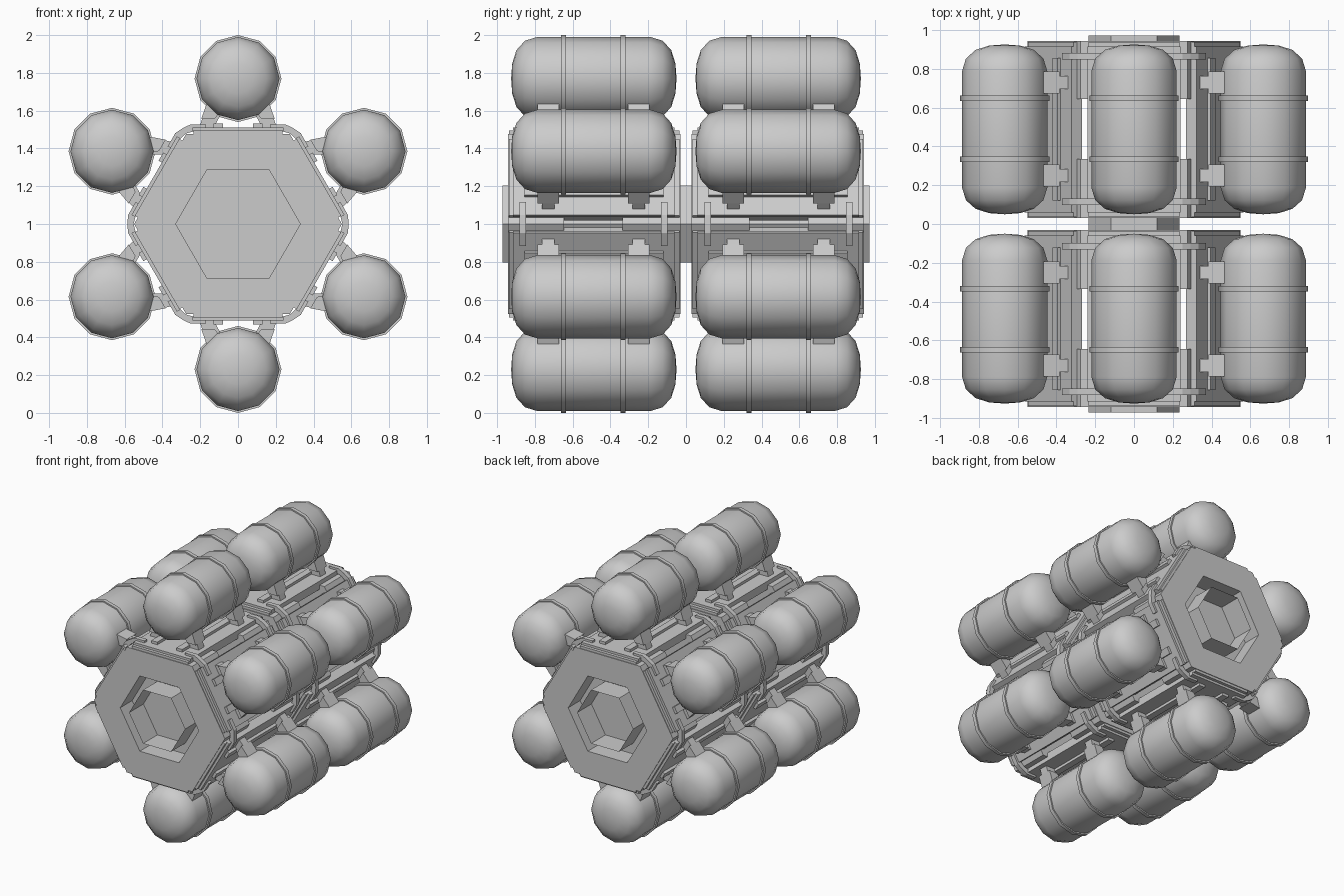
import bpy, bmesh
from math import sin, cos, pi, radians
from mathutils import Matrix, Vector

if "Cube" in bpy.data.objects:
    bpy.data.objects.remove(bpy.data.objects["Cube"])

CZ = 1.0  # height of the central axis


def finish(bm, name, matrix, smooth=False):
    bmesh.ops.remove_doubles(bm, verts=bm.verts, dist=1e-5)
    bmesh.ops.transform(bm, matrix=matrix, verts=bm.verts)
    bmesh.ops.recalc_face_normals(bm, faces=bm.faces)
    me = bpy.data.meshes.new(name)
    bm.to_mesh(me)
    bm.free()
    ob = bpy.data.objects.new(name, me)
    bpy.context.collection.objects.link(ob)
    if smooth:
        bpy.ops.object.select_all(action='DESELECT')
        ob.select_set(True)
        bpy.context.view_layer.objects.active = ob
        bpy.ops.object.shade_smooth_by_angle(angle=radians(40))
    return ob


def lathe(name, profile, sides, matrix, smooth=False):
    """Revolve (radius, y) points around the y axis."""
    bm = bmesh.new()
    vs = [bm.verts.new((r, y, 0)) for r, y in profile]
    es = [bm.edges.new(p) for p in zip(vs, vs[1:])]
    bmesh.ops.spin(bm, geom=vs + es, cent=(0, 0, 0), axis=(0, 1, 0),
                   angle=2 * pi, steps=sides)
    return finish(bm, name, matrix, smooth)


def prisms(name, parts, matrix):
    """Extrude (tangent, radial) profiles along y; one object from many parts."""
    bm = bmesh.new()
    for profile, y0, y1 in parts:
        f = bm.faces.new([bm.verts.new((t, y0, r)) for t, r in profile])
        ext = bmesh.ops.extrude_face_region(bm, geom=[f])
        bmesh.ops.translate(bm, vec=(0, y1 - y0, 0), verts=[
            v for v in ext['geom'] if isinstance(v, bmesh.types.BMVert)])
    # parts stay separate shells
    return finish(bm, name, matrix)


def rect(t0, t1, r0, r1):
    return [(t0, r0), (t1, r0), (t1, r1), (t0, r1)]


def flip(profile):
    return [(-t, r) for t, r in profile]


axis = Matrix.Translation((0, 0, CZ))

# Open hexagonal tube through the whole length
lathe("hub_tube", [(0.235, -0.972), (0.235, 0.972)], 6, axis)

# Tank outline with rounded ends, built about its middle
END = [(0.22, 0.30), (0.20, 0.365), (0.15, 0.41), (0.08, 0.432), (0, 0.438)]
TANK = [(r, -y) for r, y in reversed(END)] + END

for half, s in (("front", -1), ("back", 1)):
    side = axis @ Matrix.Diagonal((1, s, 1, 1))
    # Thick hexagonal end caps, outer one with a recess
    lathe(half + "_outer_cap", [(0, 0.80), (0.33, 0.80), (0.33, 0.943), (0.55, 0.943),
                                (0.55, 0.645), (0, 0.645)], 6, side)
    lathe(half + "_inner_cap", [(0, 0.03), (0.55, 0.03), (0.55, 0.335), (0, 0.335)], 6, side)

    for k in range(6):
        a = radians(30 + 60 * k)
        # local x = along hexagon side, local z = outward from axis
        m = Matrix(((sin(a), 0, cos(a), 0), (0, 1, 0, 0),
                    (-cos(a), 0, sin(a), 0), (0, 0, 0, 1)))
        m = side @ m
        tag = f"{half}_{k + 1}"

        # Layered side panel with two long rails
        prisms("panel_" + tag, [
            (rect(-0.235, 0.235, 0.445, 0.495), 0.035, 0.938),
            (rect(-0.24, 0.24, 0.492, 0.512), 0.06, 0.915),
            (rect(-0.13, -0.08, 0.51, 0.532), 0.12, 0.855),
            (rect(0.08, 0.13, 0.51, 0.532), 0.12, 0.855)], m)

        # Saddle legs holding the tank, with wide upper pads
        leg = [(0.13, 0.508), (0.205, 0.508), (0.165, 0.64), (0.08, 0.60)]
        pad = [(0.125, 0.555), (0.195, 0.555), (0.165, 0.64), (0.09, 0.60)]
        legs = []
        for yc in (0.25, 0.73):
            for fn in (list, flip):
                legs += [(fn(leg), yc - 0.033, yc + 0.033),
                         (fn(pad), yc - 0.057, yc + 0.057)]
        prisms("tank_legs_" + tag, legs, m)

        # Clips bridging the hexagon corners
        clip = [(0.17, 0.508), (0.28, 0.478), (0.293, 0.507), (0.25, 0.528), (0.17, 0.528)]
        prisms("corner_clips_" + tag, [
            (fn(clip), yc - 0.017, yc + 0.017)
            for yc in (0.115, 0.865) for fn in (list, flip)], m)

        # Tank and its two bands
        mt = m @ Matrix.Translation(Vector((0, 0.488, 0.77)))
        lathe("tank_" + tag, TANK, 12, mt, True)
        for i, y in enumerate((-0.155, 0.16)):
            w = 0.014
            lathe(f"band_{i + 1}_{tag}", [(0.215, y - w), (0.23, y - w), (0.23, y + w),
                                          (0.215, y + w)], 12, mt, True)
